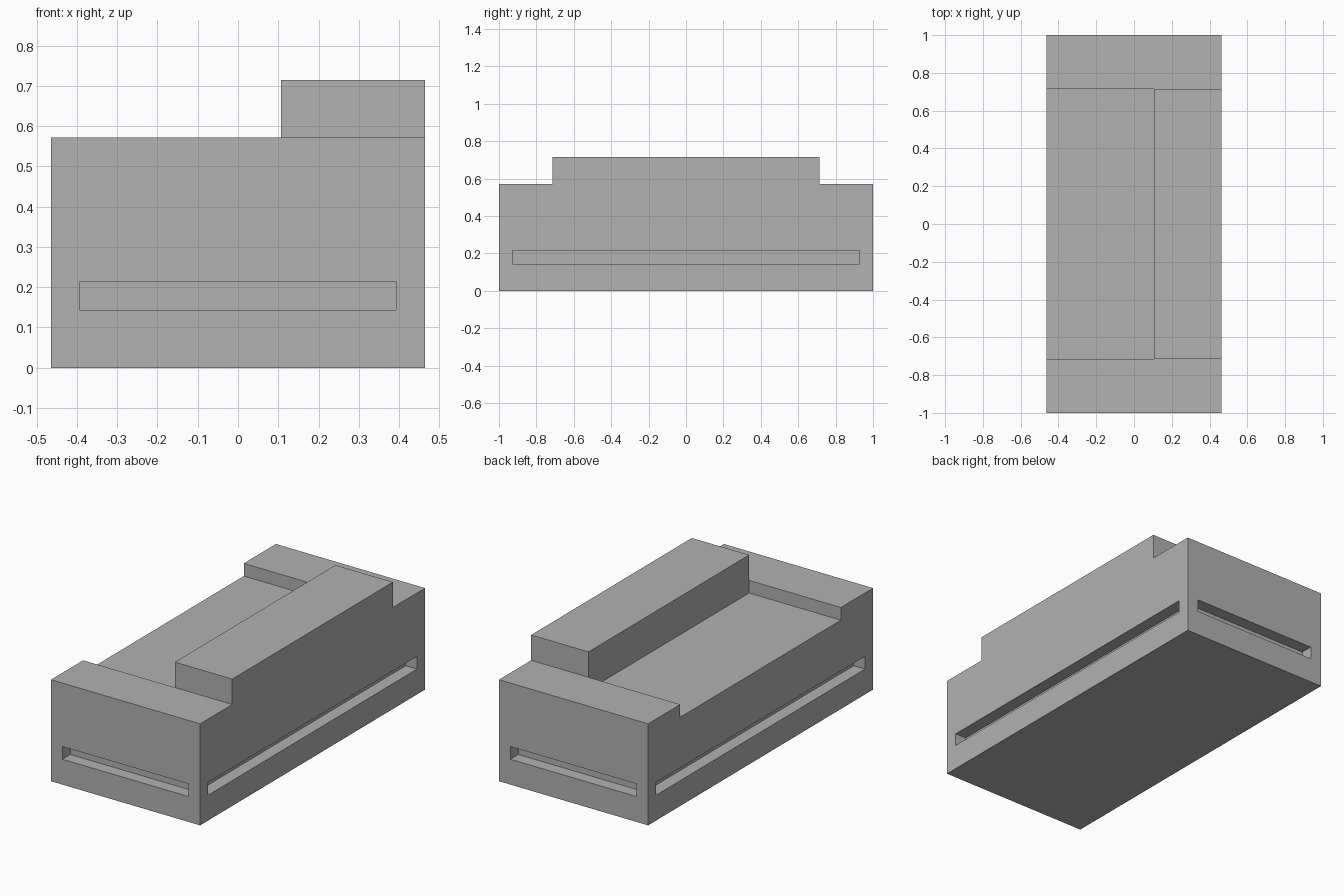
import bpy

if "Cube" in bpy.data.objects:
    bpy.data.objects.remove(bpy.data.objects["Cube"], do_unlink=True)

U = 1 / 14                      # design module
HX, HY = 6.5 * U, 14 * U        # half depth and half length
ARM_Y, ARM_Z = 10 * U, 8 * U    # inner side and top of the armrests
SEAT_Z, BACK_Z = 7 * U, 10 * U  # seat height and backrest height
BACK_X = 1.5 * U                # front of the backrest
RECESS = 0.07                   # depth of the slots
OVER = 0.1                      # how far cutters reach outside

grey = bpy.data.materials.new("grey")
grey.use_nodes = True
colour = (0.445, 0.445, 0.445, 1)
grey.diffuse_color = colour
grey.node_tree.nodes["Principled BSDF"].inputs["Base Color"].default_value = colour


def box(name, low, high):
    """Axis-aligned box between two corners."""
    bpy.ops.mesh.primitive_cube_add(size=1)
    obj = bpy.context.object
    obj.name = name
    for v in obj.data.vertices:
        v.co = [h if c > 0 else l for c, l, h in zip(v.co, low, high)]
    return obj


def cut(target, name, low, high):
    """Subtract a box from the target and discard the cutter."""
    cutter = box(name, low, high)
    cutter.hide_render = True
    mod = target.modifiers.new(name, "BOOLEAN")
    mod.operation, mod.solver, mod.object = "DIFFERENCE", "EXACT", cutter
    bpy.context.view_layer.objects.active = target
    bpy.ops.object.modifier_apply(modifier=mod.name)
    bpy.data.objects.remove(cutter, do_unlink=True)


# Solid block as tall as the backrest
sofa = box("sofa_body", (-HX, -HY, 0), (HX, HY, BACK_Z))

# Seat well between the armrests
cut(sofa, "seat_well", (-HX - OVER, -ARM_Y, SEAT_Z), (BACK_X, ARM_Y, BACK_Z + OVER))

for s in (-1, 1):
    # Lower the armrests at each end
    y0, y1 = sorted((s * ARM_Y, s * (HY + OVER)))
    cut(sofa, "arm_step", (-HX - OVER, y0, ARM_Z), (HX + OVER, y1, BACK_Z + OVER))
    # Recessed slot in the end
    y0, y1 = sorted((s * (HY - RECESS), s * (HY + OVER)))
    cut(sofa, "end_slot", (-HX + U, y0, 2 * U), (HX - U, y1, 3 * U))
    # Recessed slot along the side
    x0, x1 = sorted((s * (HX - RECESS), s * (HX + OVER)))
    cut(sofa, "side_slot", (x0, -HY + U, 2 * U), (x1, HY - U, 3 * U))

sofa.data.materials.clear()
sofa.data.materials.append(grey)
for face in sofa.data.polygons:
    face.material_index = 0
    face.use_smooth = False
